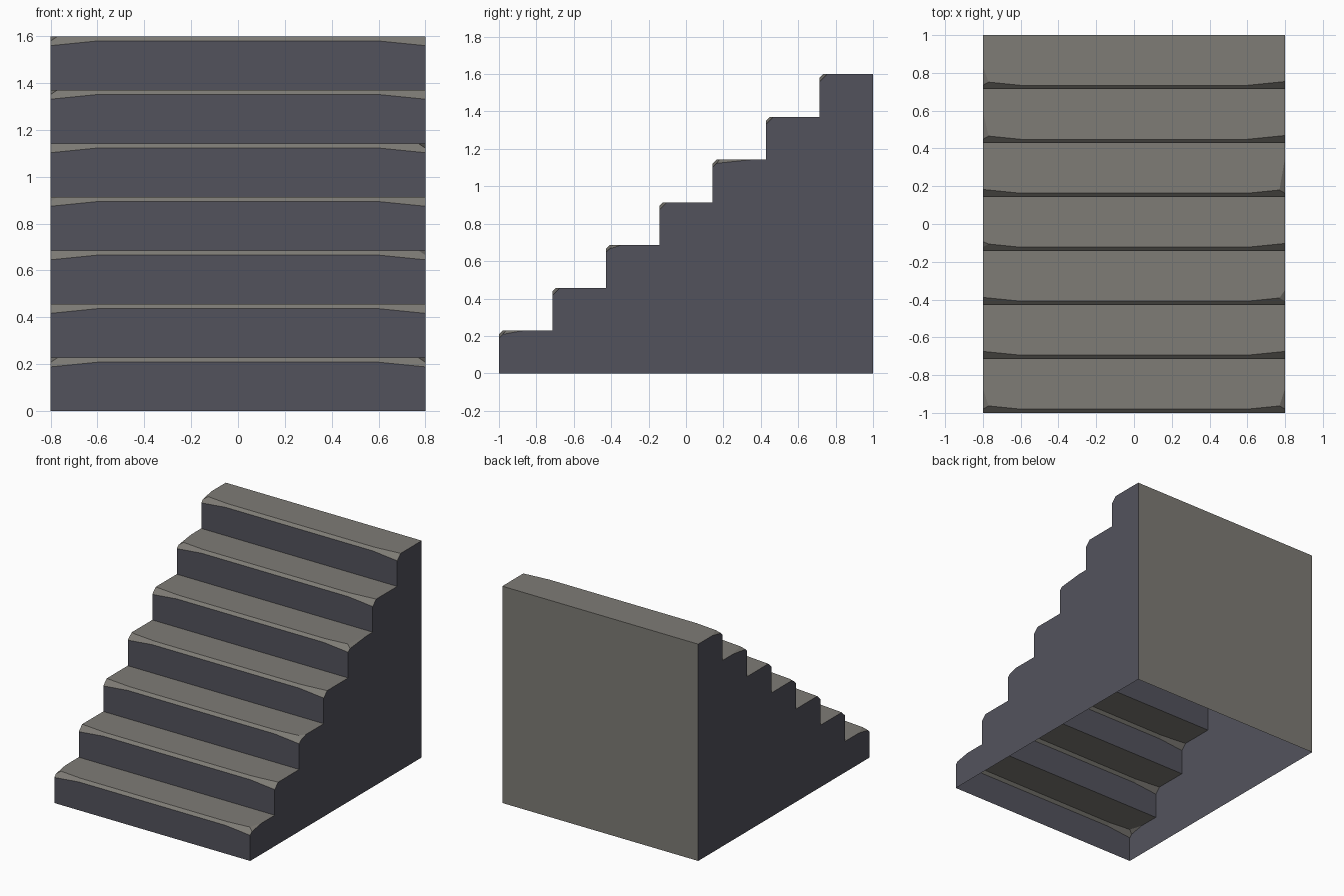
import bpy, bmesh

if "Cube" in bpy.data.objects:
    bpy.data.objects.remove(bpy.data.objects["Cube"])

STEPS, HALF, H, D = 7, 0.8, 1.6 / 7, 2 / 7
MID = 0.6                      # half length of the even part of each worn edge
WEAR_MID, WEAR_END = 0.02, 0.04
# length of the chipped corner along the tread, by step number
CHIPS = {1: {0: 0.13, 2: 0.08, 4: 0.21},
         -1: {0: 0.13, 3: 0.05, 5: 0.17, 6: 0.12}}


def material(name, rgb):
    m = bpy.data.materials.new(name)
    m.diffuse_color = (*rgb, 1)
    m.use_nodes = True
    m.node_tree.nodes["Principled BSDF"].inputs["Base Color"].default_value = m.diffuse_color
    return m


light = material("warm light stone", (0.21, 0.20, 0.18))
dark = material("blue grey stone", (0.086, 0.086, 0.108))

bm = bmesh.new()


def face(points, mat):
    f = bm.faces.new([bm.verts.new(p) for p in points])
    f.material_index = mat


def corner(i, s):
    """Points of one end of a worn step edge: low, side run, tread-edge run."""
    y, z = -1 + i * D, (i + 1) * H
    low = (s * HALF, y, z - WEAR_END)
    chip = CHIPS[s].get(i)
    if chip is None:
        top = (s * HALF, y + WEAR_END, z)
        return low, [top], [top]
    cut = (s * HALF, y + WEAR_END / 2, z - WEAR_END / 2)
    inner = (s * (HALF - 0.03), y + WEAR_END - 0.003, z)
    back = (s * HALF, y + chip, z)
    face([cut, inner, back], 0)
    return low, [cut, back], [inner, back]


sides = {s: [(s * HALF, 1, 0), (s * HALF, -1, 0)] for s in (-1, 1)}
for i in range(STEPS):
    y, z = -1 + i * D, (i + 1) * H
    ends = {s: corner(i, s) for s in (-1, 1)}
    low = {s: (s * MID, y, z - WEAR_MID) for s in (-1, 1)}
    top = {s: (s * MID, y + WEAR_MID, z) for s in (-1, 1)}
    # riser
    face([(-HALF, y, z - H), (HALF, y, z - H), ends[1][0], low[1],
          low[-1], ends[-1][0]], 1)
    # worn edge: even middle and widening ends
    face([low[-1], low[1], top[1], top[-1]], 0)
    for s in (-1, 1):
        end_low, side_run, tread_run = ends[s]
        strip = [low[s], end_low, side_run[0]]
        if tread_run[0] != side_run[0]:
            strip.append(tread_run[0])
        face(strip + [top[s]], 0)
        sides[s] += [end_low] + side_run + [(s * HALF, y + D, z)]
        if i < STEPS - 1:
            sides[s].append((s * HALF, y + D, z))
            sides[s].pop()
    # tread
    face([top[-1], top[1]] + ends[1][2]
         + [(HALF, y + D, z), (-HALF, y + D, z)] + ends[-1][2][::-1], 0)

# side walls and back wall; the underside stays open
for s in (-1, 1):
    face(sides[s], 1)
face([(HALF, 1, 0), (-HALF, 1, 0), (-HALF, 1, 1.6), (HALF, 1, 1.6)], 0)

bmesh.ops.remove_doubles(bm, verts=bm.verts[:], dist=1e-4)
bmesh.ops.recalc_face_normals(bm, faces=bm.faces[:])
mesh = bpy.data.meshes.new("staircase")
bm.to_mesh(mesh)
bm.free()
mesh.materials.append(light)
mesh.materials.append(dark)
bpy.context.collection.objects.link(bpy.data.objects.new("staircase", mesh))
